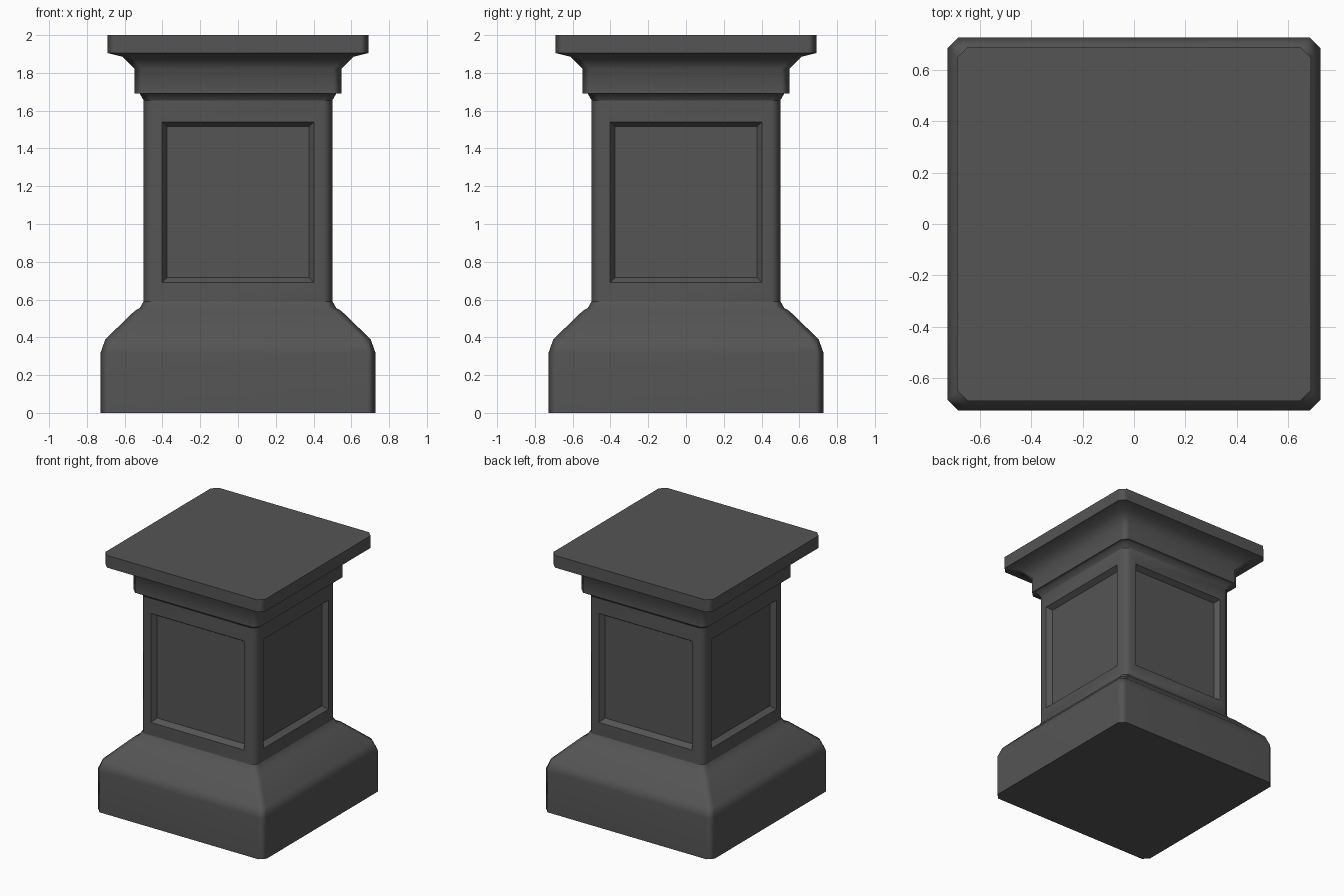
import bpy, bmesh, math
from mathutils import Matrix, Vector

if "Cube" in bpy.data.objects:
    bpy.data.objects.remove(bpy.data.objects["Cube"])

stone = bpy.data.materials.new("dark grey stone")
stone.diffuse_color = (0.09, 0.09, 0.09, 1)
stone.use_nodes = True
stone.node_tree.nodes["Principled BSDF"].inputs["Base Color"].default_value = stone.diffuse_color


def ring(bm, h, c, z):
    """Square of half width h with corners cut by c."""
    k = h - c
    pts = [(-k, -h), (k, -h), (h, -k), (h, k), (k, h), (-k, h), (-h, k), (-h, -k)]
    return [bm.verts.new((x, y, z)) for x, y in pts]


def bridge(bm, a, b, skip=()):
    n = len(a)
    for i in range(n):
        if i not in skip:
            bm.faces.new((a[i], a[(i + 1) % n], b[(i + 1) % n], b[i]))


def finish(bm, name):
    bmesh.ops.remove_doubles(bm, verts=bm.verts, dist=0.0001)
    me = bpy.data.meshes.new(name)
    bm.to_mesh(me)
    bm.free()
    ob = bpy.data.objects.new(name, me)
    bpy.context.collection.objects.link(ob)
    me.materials.append(stone)
    bpy.ops.object.select_all(action='DESELECT')
    ob.select_set(True)
    bpy.context.view_layer.objects.active = ob
    bpy.ops.object.shade_smooth_by_angle(angle=math.radians(52))
    mod = ob.modifiers.new("weighted normals", 'WEIGHTED_NORMAL')
    mod.keep_sharp = True
    return ob


def moulding(name, profile, cap_bottom=False, cap_top=False):
    bm = bmesh.new()
    rings = [ring(bm, *p) for p in profile]
    for a, b in zip(rings, rings[1:]):
        bridge(bm, a, b)
    if cap_bottom:
        bm.faces.new(rings[0][::-1])
    if cap_top:
        bm.faces.new(rings[-1])
    return finish(bm, name)


# Plinth with sloped top
moulding("plinth", [(0.727, 0.042, 0), (0.727, 0.042, 0.32), (0.702, 0.042, 0.39),
                    (0.547, 0.042, 0.54), (0.52, 0.042, 0.555), (0.5, 0.042, 0.59)],
         cap_bottom=True)

# Collar, cornice and top slab
moulding("capital", [(0.5, 0.042, 1.655), (0.52, 0.042, 1.69), (0.547, 0.042, 1.692),
                     (0.547, 0.042, 1.82), (0.61, 0.042, 1.885), (0.69, 0.042, 1.905),
                     (0.69, 0.042, 2.0)], cap_top=True)

# Shaft with a recessed panel on each side
bm = bmesh.new()
bridge(bm, ring(bm, 0.5, 0.042, 0.59), ring(bm, 0.5, 0.042, 1.655), skip=(0, 2, 4, 6))
frames = [(0.458, 0.5, 0.59, 1.655), (0.402, 0.5, 0.69, 1.54), (0.376, 0.46, 0.716, 1.516)]
for side in range(4):
    rot = Matrix.Rotation(side * math.pi / 2, 3, 'Z')
    loops = [[bm.verts.new(rot @ Vector((x, -d, z)))
              for x, z in ((-w, z0), (w, z0), (w, z1), (-w, z1))]
             for w, d, z0, z1 in frames]
    for a, b in zip(loops, loops[1:]):
        bridge(bm, a, b)
    bm.faces.new(loops[-1])
finish(bm, "panelled_shaft")
